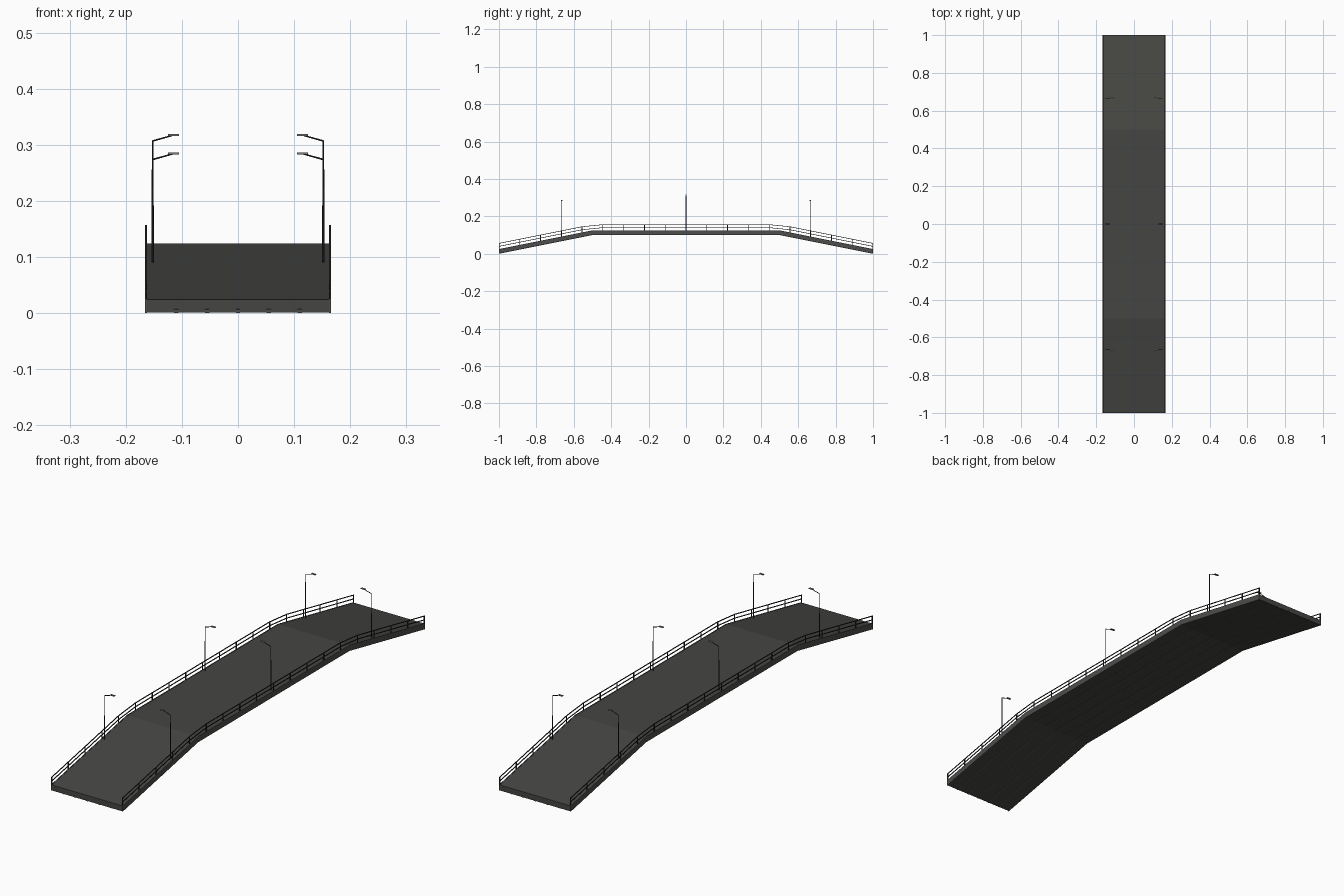
import bpy, bmesh
from mathutils import Vector

if "Cube" in bpy.data.objects:
    bpy.data.objects.remove(bpy.data.objects["Cube"])


def material(name, c):
    m = bpy.data.materials.new(name)
    m.diffuse_color = (*c, 1)
    m.use_nodes = True
    m.node_tree.nodes["Principled BSDF"].inputs["Base Color"].default_value = m.diffuse_color
    return m


asphalt = material("asphalt", (0.06, 0.062, 0.056))
concrete = material("concrete", (0.075, 0.075, 0.072))
metal = material("dark_metal", (0.025, 0.025, 0.025))
lamp_grey = material("lamp_grey", (0.2, 0.2, 0.2))


def level(y):
    """Height of the deck underside along its length."""
    return 0.1 * min(1, (1 - abs(y)) / 0.5)


def finish(name, bm, mat, mirror=True):
    bmesh.ops.recalc_face_normals(bm, faces=bm.faces)
    me = bpy.data.meshes.new(name)
    bm.to_mesh(me)
    bm.free()
    me.materials.append(mat)
    ob = bpy.data.objects.new(name, me)
    bpy.context.collection.objects.link(ob)
    if mirror:
        ob.modifiers.new("mirror", "MIRROR").use_mirror_merge = False
    return ob


def add_strip(bm, x0, x1, ys, lo, hi):
    """Bar of rectangular section that follows the deck slope."""
    rings = []
    for y in ys:
        z = level(y)
        rings.append([bm.verts.new((x, y, z + h)) for x, h in
                      ((x0, lo), (x1, lo), (x1, hi), (x0, hi))])
    for a, b in zip(rings, rings[1:]):
        for i in range(4):
            j = (i + 1) % 4
            bm.faces.new((a[i], a[j], b[j], b[i]))
    bm.faces.new(rings[0])
    bm.faces.new(rings[-1])


def add_box(bm, c, size):
    vs = bmesh.ops.create_cube(bm, size=1)["verts"]
    bmesh.ops.scale(bm, verts=vs, vec=size)
    bmesh.ops.translate(bm, verts=vs, vec=c)


def add_tube(bm, a, b, r0, r1):
    a, b = Vector(a), Vector(b)
    d = b - a
    vs = bmesh.ops.create_cone(bm, cap_ends=True, segments=8, radius1=r0,
                               radius2=r1, depth=d.length)["verts"]
    bmesh.ops.rotate(bm, verts=vs, matrix=d.to_track_quat("Z", "Y").to_matrix())
    bmesh.ops.translate(bm, verts=vs, vec=(a + b) / 2)


bends = [-0.9995, -0.5, 0.5, 0.9995]
ends = [-1, -0.5, 0.5, 1]

# Road deck
bm = bmesh.new()
add_strip(bm, -0.163, 0.163, bends, 0.001, 0.024)
finish("road_deck", bm, asphalt, False)

# Edge beams along both sides
bm = bmesh.new()
add_strip(bm, 0.162, 0.166, ends, 0.0005, 0.025)
finish("edge_beams", bm, concrete)

# Girders set into the underside
bm = bmesh.new()
for i in range(-2, 3):
    add_strip(bm, i * 0.055 - 0.004, i * 0.055 + 0.004, ends, 0, 0.007)
finish("girders", bm, concrete, False)

# Railing: posts and two rails running straight from post to post
post_ys = [-1 + i / 9 for i in range(19)]
bm = bmesh.new()
for y in post_ys:
    py = max(-0.998, min(0.998, y))
    add_box(bm, (0.164, py, level(y) + 0.039), (0.0026, 0.004, 0.034))
finish("railing_posts", bm, metal)
bm = bmesh.new()
for h in (0.0395, 0.0555):
    add_strip(bm, 0.1625, 0.1655, post_ys, h - 0.0015, h + 0.0015)
finish("railing_rails", bm, metal)

# Street lamps: pole, sloping arm and flat head
poles, heads = bmesh.new(), bmesh.new()
for y in (-0.665, 0, 0.665):
    z = level(y) + 0.023
    add_tube(poles, (0.152, y, z), (0.152, y, z + 0.185), 0.002, 0.0016)
    add_tube(poles, (0.152, y, z + 0.184), (0.116, y, z + 0.194), 0.0015, 0.0012)
    add_box(heads, (0.115, y, z + 0.1945), (0.019, 0.008, 0.003))
finish("lamp_poles", poles, metal)
finish("lamp_heads", heads, lamp_grey)
